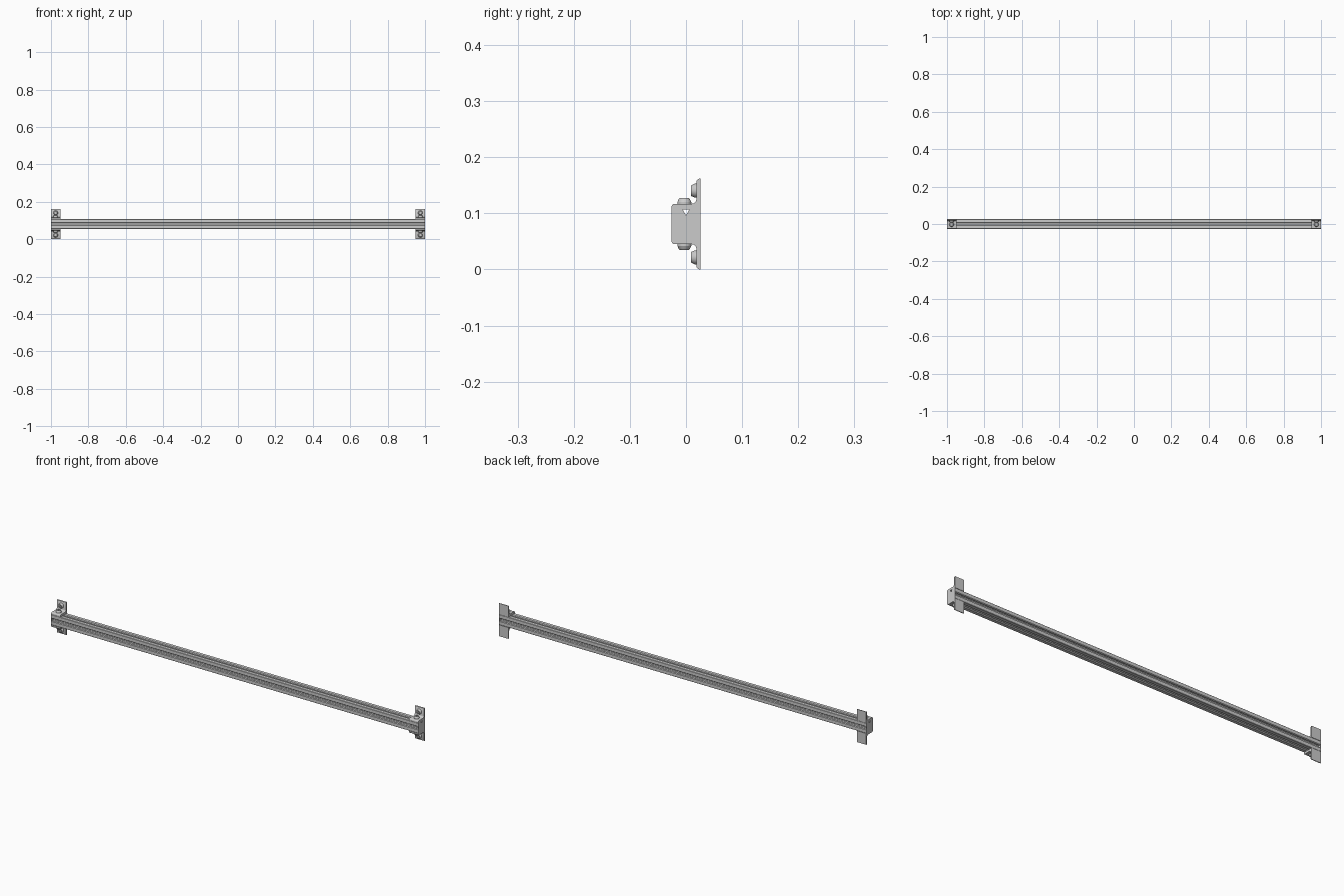
import bpy, bmesh
from math import pi, cos, sin
from mathutils import Matrix

if "Cube" in bpy.data.objects:
    bpy.data.objects.remove(bpy.data.objects["Cube"])

CZ = 0.081      # height of the rail axis
H = 0.0255      # half size of the square rail


def finish(bm, name, smooth=True):
    bmesh.ops.recalc_face_normals(bm, faces=bm.faces)
    me = bpy.data.meshes.new(name)
    bm.to_mesh(me)
    bm.free()
    ob = bpy.data.objects.new(name, me)
    bpy.context.collection.objects.link(ob)
    if smooth:
        bpy.ops.object.select_all(action='DESELECT')
        ob.select_set(True)
        bpy.context.view_layer.objects.active = ob
        bpy.ops.object.shade_smooth_by_angle(angle=pi / 6)
    return ob


def prism(name, pts, x0, x1, smooth=False):
    """Extrude a (y, z) outline along x."""
    bm = bmesh.new()
    a = [bm.verts.new((x0, y, z)) for y, z in pts]
    b = [bm.verts.new((x1, y, z)) for y, z in pts]
    n = len(pts)
    bm.faces.new(a)
    bm.faces.new(b[::-1])
    for i in range(n):
        j = (i + 1) % n
        bm.faces.new((a[i], a[j], b[j], b[i]))
    return finish(bm, name, smooth)


def arc(cy, cz, r, a0, a1, n=5):
    return [(cy + r * cos(a0 + (a1 - a0) * i / n),
             cz + r * sin(a0 + (a1 - a0) * i / n)) for i in range(n + 1)]


def bolt(name, loc, axis):
    """Button-head bolt with washer rim and hex socket."""
    rings = [(0.0125, 0.0, 24), (0.0125, 0.003, 24), (0.0115, 0.0045, 24),
             (0.010, 0.0085, 24), (0.0085, 0.0100, 24)]
    bm = bmesh.new()
    loops = [[bm.verts.new((r * cos(2 * pi * i / n), r * sin(2 * pi * i / n), z))
              for i in range(n)] for r, z, n in rings]
    # hexagonal socket rings, sampled with the same vertex count
    for z in (0.0100, 0.0045):
        ring = []
        for i in range(24):
            a = 2 * pi * i / 24
            r = 0.0042 / cos((a % (pi / 3)) - pi / 6)
            ring.append(bm.verts.new((r * cos(a), r * sin(a), z)))
        loops.append(ring)
    for p, q in zip(loops, loops[1:]):
        for i in range(24):
            j = (i + 1) % 24
            bm.faces.new((p[i], p[j], q[j], q[i]))
    bm.faces.new(loops[0])
    bm.faces.new(loops[-1])
    ob = finish(bm, name)
    rot = {'up': Matrix.Identity(4), 'down': Matrix.Rotation(pi, 4, 'X'),
           'front': Matrix.Rotation(pi / 2, 4, 'X')}[axis]
    ob.matrix_world = Matrix.Translation(loc) @ rot
    return ob


# Slotted rail: one side of the outline turned four times
side = [(-H + 0.0015, H), (-0.0085, H), (-0.0055, H - 0.004), (-0.0055, H - 0.006),
        (-0.011, H - 0.006), (-0.011, H - 0.009), (-0.006, H - 0.014)]
side += [(-y, z) for y, z in side[::-1]]
outline = []
for k in range(4):
    c, s = round(cos(-k * pi / 2)), round(sin(-k * pi / 2))
    outline += [(y * c - z * s, CZ + y * s + z * c) for y, z in side]
prism('slotted_rail', outline, -0.999, 0.999)

# End faces closing the slots, with a small notch at the top slot
cap = [(-H, CZ - H), (H, CZ - H), (H, CZ + H), (0.006, CZ + H),
       (0, CZ + H - 0.010), (-0.006, CZ + H), (-H, CZ + H)]

# Angle bracket section: leg on the rail, fillet, upright flange
top = 0.117
bracket = [(0.026, CZ + H), (0.026, 0.162), (0.0235, 0.162), (0.0205, 0.1605),
           (0.0185, 0.157)]
bracket += arc(0.0105, top + 0.008, 0.008, 0, -pi / 2)
bracket += arc(-0.020, top - 0.006, 0.006, pi / 2, pi)
bracket += [(-0.026, CZ + H)]

for sx, end in ((-1, 'left'), (1, 'right')):
    prism(f'rail_end_{end}', cap, sx * 0.9985, sx * 1.0)
    for sz, lev in ((1, 'upper'), (-1, 'lower')):
        pts = [(y, CZ + sz * (z - CZ)) for y, z in bracket]
        prism(f'{lev}_bracket_{end}', pts, sx * 0.95, sx * 1.0, True)
        bolt(f'{lev}_rail_bolt_{end}', (sx * 0.975, -0.003, CZ + sz * (top - CZ)),
             'up' if sz > 0 else 'down')
        bolt(f'{lev}_wall_bolt_{end}', (sx * 0.975, 0.0185, CZ + sz * 0.0595), 'front')
